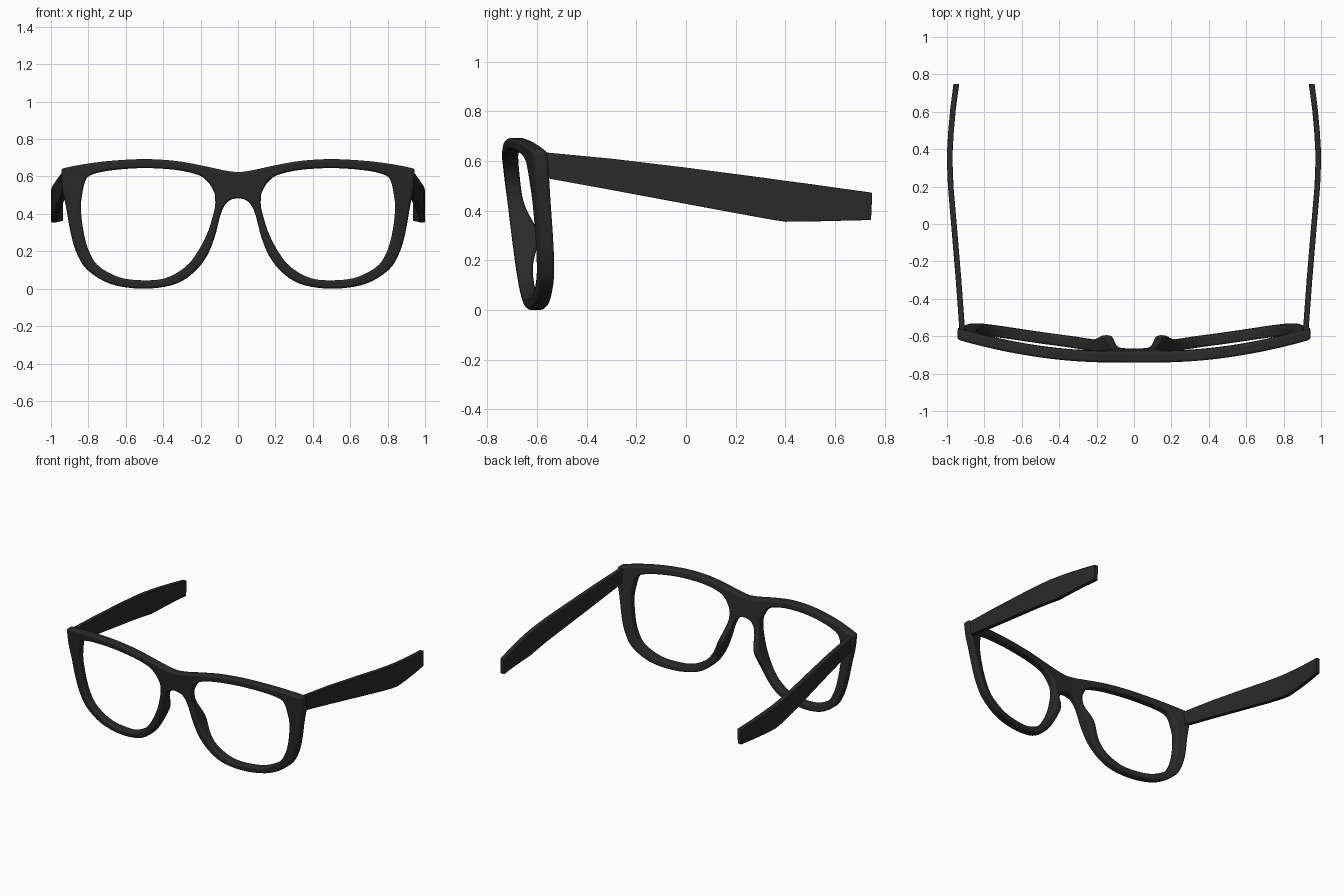
import bpy, bmesh, math

if "Cube" in bpy.data.objects:
    bpy.data.objects.remove(bpy.data.objects["Cube"])

mat = bpy.data.materials.new("matte_black")
mat.diffuse_color = (0.023, 0.023, 0.023, 1)
mat.use_nodes = True
mat.node_tree.nodes["Principled BSDF"].inputs["Base Color"].default_value = mat.diffuse_color


def finish(name, bm, bevel):
    bmesh.ops.recalc_face_normals(bm, faces=bm.faces)
    me = bpy.data.meshes.new(name)
    bm.to_mesh(me)
    bm.free()
    me.materials.append(mat)
    ob = bpy.data.objects.new(name, me)
    bpy.context.collection.objects.link(ob)
    m = ob.modifiers.new("mirror", 'MIRROR')
    m.use_clip = True
    m.merge_threshold = 0.0005
    b = ob.modifiers.new("bevel", 'BEVEL')
    b.width = bevel
    b.segments = 3
    b.limit_method = 'ANGLE'
    b.angle_limit = math.radians(50)
    bpy.ops.object.select_all(action='DESELECT')
    bpy.context.view_layer.objects.active = ob
    ob.select_set(True)
    bpy.ops.object.shade_smooth_by_angle(angle=math.radians(40))
    return ob


def catmull(a, b, c, d, t):
    return 0.5 * (2*b + (c - a)*t + (2*a - 5*b + 4*c - d)*t*t + (3*b - a - 3*c + d)*t**3)


def sample(pts, corners, steps):
    """Closed smooth curve through pts, kept sharp at the corner indices."""
    n, out = len(pts), []
    for i in range(n):
        j = (i + 1) % n
        b, c = pts[i], pts[j]
        a = b if i in corners else pts[i - 1]
        d = c if j in corners else pts[(j + 1) % n]
        for s in range(steps):
            out.append([catmull(a[k], b[k], c[k], d[k], s / steps) for k in (0, 1)])
    return out


# Rim outline: outer x, z and matching lens-opening x, z (right half)
rows = [
    (0, .623, .14, .54), (.07, .632, .162, .572), (.2, .66, .21, .607),
    (.34, .684, .33, .635), (.51, .693, .51, .645), (.7, .682, .685, .632),
    (.84, .663, .78, .61), (.945, .642, .815, .58), (.94, .54, .832, .51),
    (.92, .44, .84, .425), (.893, .29, .823, .29), (.86, .185, .79, .185),
    (.805, .1, .738, .115), (.68, .025, .63, .06), (.51, .0, .51, .045),
    (.35, .02, .39, .056), (.25, .075, .283, .115), (.172, .165, .214, .2),
    (.125, .275, .16, .307), (.095, .39, .128, .414), (.07, .447, .122, .45),
    (.04, .475, .122, .48), (0, .484, .124, .505)]
last = len(rows) - 1
outer = sample([r[:2] for r in rows], {0, 7, last}, 4)
inner = sample([r[2:] for r in rows], set(), 4)


def place(bm, x, z, back):
    # wrapped and tilted front, with nose pads swelling out of the back
    y = -.715 + .14*x*x + .115*(.65 - z)
    if back:
        y += .03
        if x < .4:
            y += .048 * math.exp(-((z - .3) / .09)**2)
    else:
        y -= .03
    return bm.verts.new((x, y, z))


# Front frame
bm = bmesh.new()
loops = [[place(bm, p[0], p[1], back) for p in c]
         for c, back in ((outer, 0), (inner, 0), (inner, 1), (outer, 1))]
n = len(outer)
for k in range(4):
    A, B = loops[k], loops[(k + 1) % 4]
    for i in range(n):
        j = (i + 1) % n
        if k == 3 and A[i].co.x < 1e-5 and A[j].co.x < 1e-5:
            continue   # leave the bridge open at the mirror plane
        bm.faces.new((A[i], A[j], B[j], B[i]))
finish("front_frame", bm, .013)

# Temple arms: y, centre x, top z, bottom z
stations = [
    (-.585, .917, .636, .535), (-.3, .938, .609, .483), (0, .963, .573, .427),
    (.2, .98, .547, .39), (.33, .985, .53, .366), (.4, .984, .52, .355),
    (.5, .978, .507, .356), (.62, .967, .49, .359), (.75, .95, .472, .362)]
bm = bmesh.new()
rings = []
for y, x, top, bot in stations:
    rings.append([bm.verts.new((x + dx, y - (.005 if z == bot and y > .7 else 0), z))
                  for dx, z in ((-.015, bot), (.015, bot), (.015, top), (-.015, top))])
for a, b in zip(rings, rings[1:]):
    for k in range(4):
        bm.faces.new((a[k], a[(k + 1) % 4], b[(k + 1) % 4], b[k]))
bm.faces.new(rings[0])
bm.faces.new(rings[-1])
finish("temple_arms", bm, .004)
